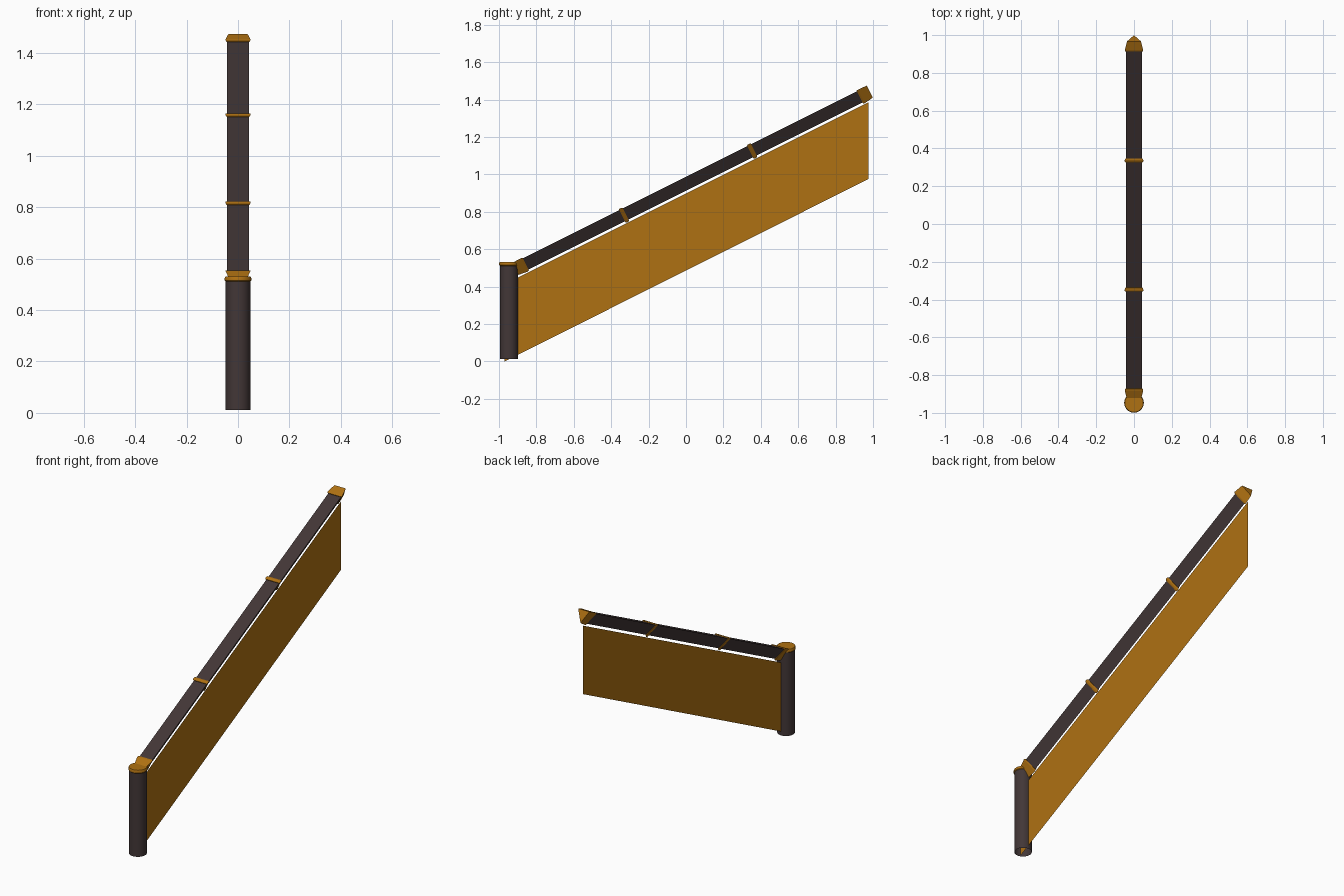
import bpy, bmesh, math

if "Cube" in bpy.data.objects:
    bpy.data.objects.remove(bpy.data.objects["Cube"])

ANG = math.atan(0.5)
C, S = math.cos(ANG), math.sin(ANG)
RAIL_Z = 0.987          # height of the rail's top face at y = 0
POST_Y = -0.947


def material(name, color):
    m = bpy.data.materials.new(name)
    m.diffuse_color = (*color, 1)
    m.use_nodes = True
    m.node_tree.nodes["Principled BSDF"].inputs["Base Color"].default_value = m.diffuse_color
    return m


gold = material("gold", (0.43, 0.165, 0.006))
dark = material("dark_wood", (0.055, 0.038, 0.038))


def make(name, verts, faces, mat, smooth=False):
    mesh = bpy.data.meshes.new(name)
    mesh.from_pydata(verts, [], faces)
    bm = bmesh.new()
    bm.from_mesh(mesh)
    bmesh.ops.recalc_face_normals(bm, faces=bm.faces)
    bm.to_mesh(mesh)
    bm.free()
    mesh.materials.append(mat)
    ob = bpy.data.objects.new(name, mesh)
    bpy.context.collection.objects.link(ob)
    if smooth:
        bpy.ops.object.select_all(action='DESELECT')
        ob.select_set(True)
        bpy.context.view_layer.objects.active = ob
        bpy.ops.object.shade_smooth_by_angle(angle=math.radians(35))
    return ob


def wedge(name, sections, mat):
    """Loft V-shaped sections (along, half width, top, bottom) up the slope."""
    verts = []
    for s, w, top, bot in sections:
        for x, h in ((-w, top), (w, top), (0, bot)):
            verts.append((x, s * C - h * S, RAIL_Z + s * S + h * C))
    faces = [(0, 1, 2), tuple(len(verts) - k for k in (1, 2, 3))]
    for i in range(len(sections) - 1):
        a = i * 3
        for k in range(3):
            n = (k + 1) % 3
            faces.append((a + k, a + n, a + 3 + n, a + 3 + k))
    return make(name, verts, faces, mat)


def lathe(name, profile, mat, closed_top=False, n=32):
    verts, faces = [], []
    for r, z in profile:
        for i in range(n):
            t = 2 * math.pi * i / n
            verts.append((r * math.cos(t), POST_Y + r * math.sin(t), z))
    for j in range(len(profile) - 1):
        for i in range(n):
            k = (i + 1) % n
            faces.append((j * n + i, j * n + k, (j + 1) * n + k, (j + 1) * n + i))
    if closed_top:
        faces.append(tuple(range(len(verts) - n, len(verts))))
        faces.append(tuple(range(n)))
    return make(name, verts, faces, mat, True)


# Newel post, open underneath, with a rounded cap
lathe("post", [(0.048, 0.012), (0.048, 0.514)], dark)
lathe("post_cap", [(0.048, 0.511), (0.052, 0.515), (0.052, 0.524),
                   (0.049, 0.531)], gold, True)

# Thin sloped side panel
make("side_panel", [(0, -0.97, 0), (0, 0.975, 0.975),
                    (0, 0.975, 1.385), (0, -0.97, 0.413)], [(0, 1, 2, 3)], gold)

# V-section handrail
wedge("handrail", [(-0.985, 0.042, 0, -0.066), (1.035, 0.042, 0, -0.066)], dark)

# Thin bands round the rail
for i, s in enumerate((-0.388, 0.378)):
    wedge(f"rail_band_{i + 1}", [(s - 0.011, 0.046, 0.004, -0.072),
                                 (s - 0.004, 0.049, 0.007, -0.077),
                                 (s + 0.004, 0.049, 0.007, -0.077),
                                 (s + 0.011, 0.046, 0.004, -0.072)], gold)

# Tapered end caps, mirrored along the slope
for name, start, d in (("lower_end_cap", -0.975, -1), ("upper_end_cap", 1.022, 1)):
    wedge(name, [(start, 0.047, 0.004, -0.072),
                 (start + d * 0.008, 0.049, 0.006, -0.075),
                 (start + d * 0.061, 0.037, 0.004, -0.068)], gold)
